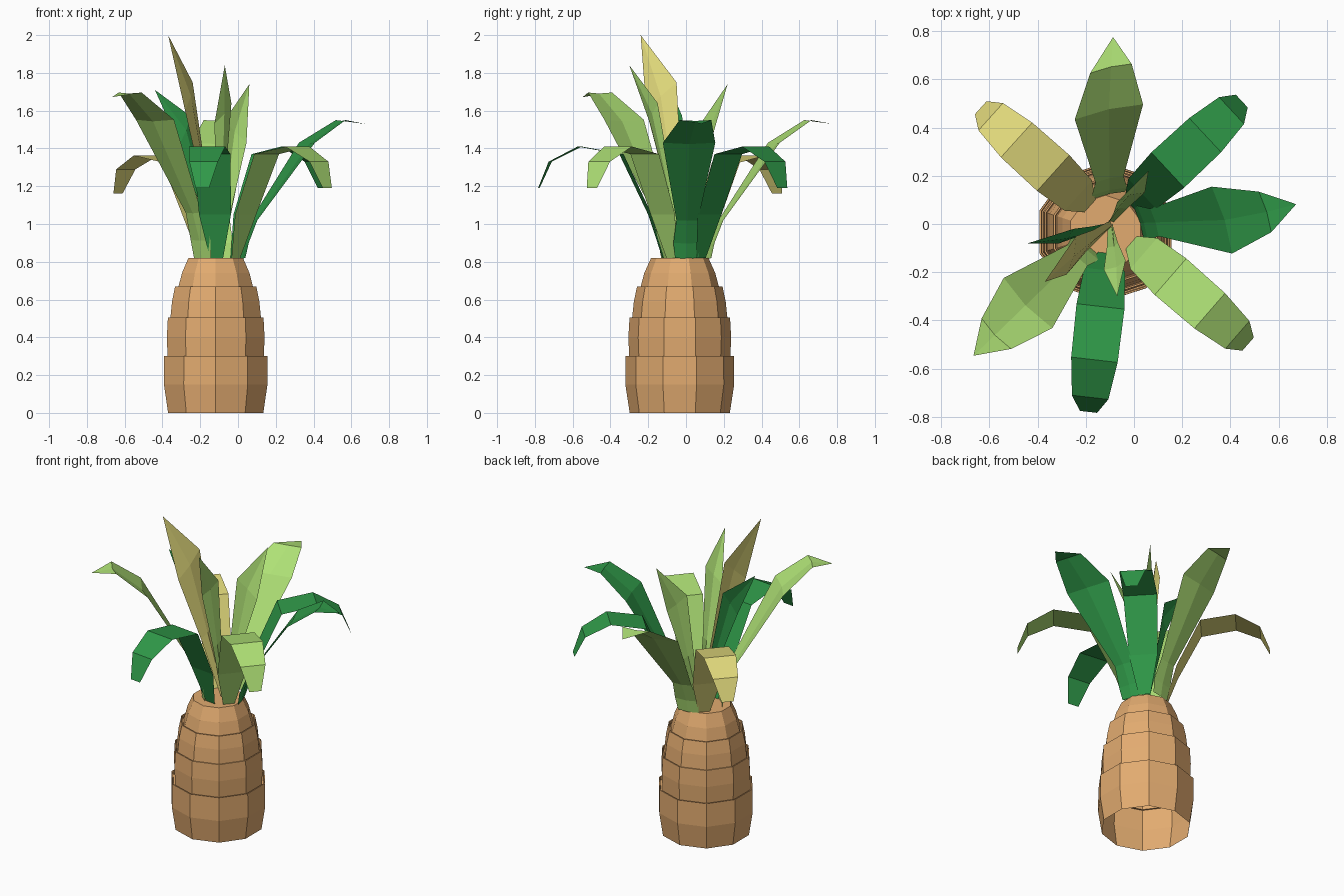
import bpy, math
from mathutils import Vector

if "Cube" in bpy.data.objects:
    bpy.data.objects.remove(bpy.data.objects["Cube"])


def material(name, rgb):
    lin = [((c / 255 + 0.055) / 1.055) ** 2.4 for c in rgb]
    m = bpy.data.materials.new(name)
    m.diffuse_color = (*lin, 1)
    m.use_nodes = True
    m.node_tree.nodes["Principled BSDF"].inputs["Base Color"].default_value = m.diffuse_color
    return m


BARK = material("bark brown", (226, 171, 112))
LIGHT = material("light green", (174, 224, 117))
GREEN = material("deep green", (47, 152, 72))
YELLOW = material("dry yellow", (226, 218, 124))


def add_mesh(name, verts, faces, mat):
    me = bpy.data.meshes.new(name)
    me.from_pydata(verts, [], faces)
    me.materials.append(mat)
    ob = bpy.data.objects.new(name, me)
    bpy.context.collection.objects.link(ob)
    return ob


# Trunk: ten-sided stepped tiers, open underneath, with a groove inside each lip
def trunk():
    cx, cy, n = -0.118, -0.033, 10
    tiers = [[(0.265, 0), (0.288, 0.15), (0.287, 0.30)],
             [(0.267, 0.28), (0.272, 0.40), (0.266, 0.505)],
             [(0.254, 0.485), (0.243, 0.59), (0.226, 0.67)],
             [(0.212, 0.65), (0.188, 0.74), (0.152, 0.82)]]
    profile = []
    for i, t in enumerate(tiers):
        profile += t
        if i < 3:
            r, z = t[-1]
            profile += [(r - 0.007, z), (r - 0.01, z - 0.02)]
    verts, faces = [], []
    for r, z in profile:
        for k in range(n):
            a = math.pi / 2 + k * math.tau / n
            verts.append((cx + r * math.cos(a), cy + r * math.sin(a), z))
    for j in range(len(profile) - 1):
        for k in range(n):
            a, b = j * n + k, j * n + (k + 1) % n
            faces.append((a, b, b + n, a + n))
    last = (len(profile) - 1) * n
    faces.append(tuple(range(last, last + n)))
    add_mesh("trunk", verts, faces, BARK)


# Skin rows of three points (left, rib, right), ending in a row or a single tip
def skin(name, rows, mat):
    verts, faces = [p for row in rows for p in row], []
    for j in range(len(rows) - 1):
        for k in (0, 1):
            p = j * 3 + k
            if len(rows[j + 1]) == 1:
                faces.append((p, p + 1, j * 3 + 3))
            else:
                faces.append((p, p + 1, p + 4, p + 3))
    add_mesh(name, verts, faces, mat)


# Leaf: rows of (distance, height, half width) along a heading
def leaf(name, angle, shape, mat, fold=0.0, zscale=1.0, length=1.0, skew=0, shift=0.0):
    a = math.radians(angle)
    out = Vector((math.cos(a), math.sin(a), 0))
    across = Vector((-math.sin(a), math.cos(a), 0))
    b = a + math.radians(skew)
    side = Vector((-math.sin(b), math.cos(b), 0))
    rows = []
    for j, (d, z, w) in enumerate(shape):
        mid = Vector((-0.10, 0, 0.82 + (z - 0.82) * zscale)) + out * d * length
        mid += across * shift * max(0, j - 3) / 2
        dip = out * fold * w - Vector((0, 0, fold * w * 0.6))
        rows.append([mid + side * w, mid + dip, mid - side * w] if w else [mid])
    skin(name, rows, mat)


POINTED = [(0.12, 0.82, 0.065), (0.135, 0.90, 0.075), (0.185, 1.02, 0.06),
           (0.465, 1.43, 0.145), (0.645, 1.55, 0.088), (0.775, 1.53, 0)]
BLUNT = [(0.12, 0.82, 0.035), (0.19, 1.05, 0.085), (0.34, 1.37, 0.10),
         (0.56, 1.41, 0.097), (0.715, 1.33, 0.076), (0.775, 1.19, 0.036)]


# Twisted upright blade: root, inner and outer shoulder points, tip
def blade(name, inner, outer, tip, mat, root=(-0.10, 0, 0.80)):
    root, inner, outer, tip = map(Vector, (root, inner, outer, tip))
    cross = (inner - outer).cross(tip - root).normalized() * 0.012
    low_in, low_out = root.lerp(inner, 0.5), root.lerp(outer, 0.5)
    d = (inner - outer) * 0.1
    d.z = 0
    skin(name, [[root + d, root + cross, root - d],
                [low_in, (low_in + low_out) / 2 + cross, low_out],
                [inner, (inner + outer) / 2 + cross, outer], [tip]], mat)


trunk()

# Broad pointed leaves
leaf("pointed_leaf_right", 2, POINTED, GREEN, 0.08, skew=15, shift=0.055)
leaf("pointed_leaf_back", 90.5, POINTED, LIGHT, 0.08, skew=12, shift=-0.02)
leaf("pointed_leaf_left", 224, POINTED, LIGHT, 0.1, 1.2, 1.015)

# Drooping blunt leaves
leaf("blunt_leaf_back_right", 43, BLUNT, GREEN, length=0.965)
leaf("blunt_leaf_front_right", -41, BLUNT, LIGHT, length=0.98)
leaf("blunt_leaf_front", 263.5, BLUNT, GREEN, length=1.012)
leaf("blunt_leaf_back_left", 138, BLUNT, YELLOW, zscale=0.92, length=0.93)

# Upright inner blades
blade("blade_tall", (-0.24, -0.05, 1.75), (-0.28, -0.21, 1.60), (-0.37, -0.24, 2.0), YELLOW)
blade("blade_back", (-0.07, 0.09, 1.55), (0.045, 0.13, 1.43), (0.06, 0.22, 1.74), LIGHT)
blade("blade_front", (-0.035, -0.15, 1.64), (-0.125, -0.19, 1.53), (-0.07, -0.30, 1.84), LIGHT)
blade("blade_left", (-0.25, -0.02, 1.57), (-0.31, -0.08, 1.42), (-0.44, -0.08, 1.71), GREEN)
